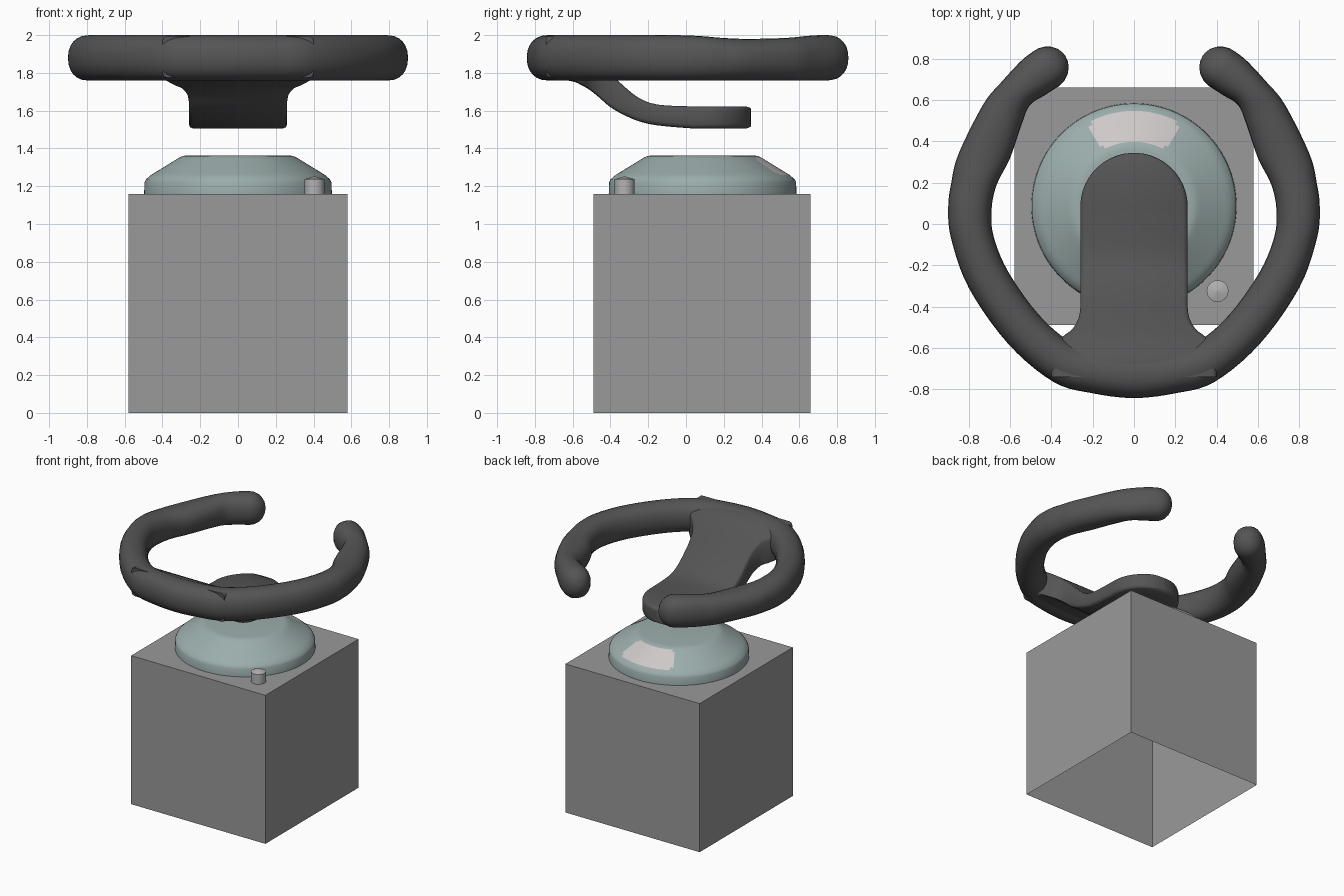
import bpy, bmesh
from math import sin, cos, pi, radians, sqrt, atan2, copysign
from mathutils import Vector

if "Cube" in bpy.data.objects:
    bpy.data.objects.remove(bpy.data.objects["Cube"])


def material(name, rgb):
    m = bpy.data.materials.new(name)
    m.diffuse_color = (*rgb, 1)
    m.use_nodes = True
    m.node_tree.nodes["Principled BSDF"].inputs["Base Color"].default_value = m.diffuse_color
    return m


DARK = material("dark_plastic", (0.09, 0.09, 0.09))
GREY = material("mid_grey", (0.32, 0.32, 0.32))
TEAL = material("pale_teal", (0.33, 0.42, 0.41))
PALE = material("pale_label", (0.62, 0.58, 0.58))
STEEL = material("light_grey", (0.45, 0.45, 0.45))


def finish(name, bm, mat, angle=None):
    bmesh.ops.recalc_face_normals(bm, faces=bm.faces)
    me = bpy.data.meshes.new(name)
    bm.to_mesh(me)
    bm.free()
    me.materials.append(mat)
    ob = bpy.data.objects.new(name, me)
    bpy.context.collection.objects.link(ob)
    if angle:
        bpy.ops.object.select_all(action='DESELECT')
        ob.select_set(True)
        bpy.context.view_layer.objects.active = ob
        bpy.ops.object.shade_smooth_by_angle(angle=radians(angle))
    return ob


def loft(rings, cap_start=True, cap_end=True):
    bm = bmesh.new()
    vs = [[bm.verts.new(p) for p in r] for r in rings]
    n = len(vs[0])
    for a, b in zip(vs, vs[1:]):
        for i in range(n):
            j = (i + 1) % n
            bm.faces.new((a[i], a[j], b[j], b[i]))
    if cap_start:
        bm.faces.new(vs[0])
    if cap_end:
        bm.faces.new(vs[-1])
    return bm


def lathe(profile, cx, cy, n):
    return loft([[(cx + r * cos(2 * pi * i / n), cy + r * sin(2 * pi * i / n), z)
                  for i in range(n)] for r, z in profile], cap_start=False)


def smooth_path(pts, sub):
    # Catmull-Rom through tuples of any length
    pts = [Vector(p) for p in pts]
    out = []
    for k in range(len(pts) - 1):
        p0, p1 = pts[max(k - 1, 0)], pts[k]
        p2, p3 = pts[k + 1], pts[min(k + 2, len(pts) - 1)]
        for s in range(sub):
            t = s / sub
            out.append(0.5 * (2 * p1 + (p2 - p0) * t + (2 * p0 - 5 * p1 + 4 * p2 - p3) * t * t
                              + (3 * p1 - p0 - 3 * p2 + p3) * t ** 3))
    return out + [pts[-1]]


# Pedestal box, open underneath
bm = bmesh.new()
bmesh.ops.create_cube(bm, size=1)
for v in bm.verts:
    v.co = (v.co.x * 1.16, v.co.y * 1.15 + 0.085, (v.co.z + 0.5) * 1.16)
bmesh.ops.delete(bm, geom=[f for f in bm.faces if f.normal.z < -0.5], context='FACES_ONLY')
finish("pedestal_box", bm, GREY)

# Domed base with a pale label patch on its rear slope
CY = 0.088
slope = [(0.46 - 0.15 * k / 8, 1.26 + 0.092 * k / 8) for k in range(9)]
profile = [(0.497, 1.16), (0.495, 1.22), (0.487, 1.237)] + slope + [(0.292, 1.36), (0.27, 1.363)]
dome = finish("domed_base", lathe(profile, 0, CY, 120), TEAL, 35)
dome.data.materials.append(PALE)
for p in dome.data.polygons:
    c = p.center
    r = sqrt(c.x ** 2 + (c.y - CY) ** 2)
    off = abs(atan2(c.x, c.y - CY))
    if 0.311 < r < 0.459 and len(p.vertices) == 4:
        corner = max(0, abs(r - 0.385) - 0.035) / 0.04
        if off < radians(31 - 6 * corner ** 2):
            p.material_index = 1

# Small peg with a shallow pointed top
finish("small_peg", lathe([(0.053, 1.16), (0.053, 1.237), (0.001, 1.252)], 0.405, -0.325, 16), STEEL, 30)

# Wheel rim: outer xy, inner xy, top z for the right half, mirrored to the left
half = [(0.49, 0.835, 0.36, 0.67, 2.0), (0.547, 0.79, 0.43, 0.625, 2.0),
        (0.64, 0.69, 0.505, 0.575, 1.995), (0.73, 0.58, 0.545, 0.48, 1.985),
        (0.85, 0.34, 0.60, 0.32, 1.98), (0.885, 0.20, 0.665, 0.19, 1.985),
        (0.90, 0.08, 0.69, 0.07, 1.995), (0.886, -0.07, 0.68, -0.06, 2.0),
        (0.80, -0.31, 0.61, -0.23, 2.0), (0.61, -0.58, 0.465, -0.435, 2.0),
        (0.39, -0.765, 0.31, -0.57, 2.0), (0.20, -0.82, 0.17, -0.61, 2.0)]
full = half + [(0, -0.843, 0, -0.62, 2.0)] + [(-a, b, -c, d, z) for a, b, c, d, z in reversed(half)]


def rim_ring(s, scale=1, shift=Vector((0, 0))):
    c = Vector((s[0] + s[2], s[1] + s[3])) / 2 + shift
    h = Vector((s[0] - s[2], s[1] - s[3])) / 2 * scale
    ring = []
    for i in range(24):
        cs, sn = cos(2 * pi * i / 24), sin(2 * pi * i / 24)
        u = copysign(abs(cs) ** 0.9, cs)
        w = copysign(abs(sn) ** 0.9, sn)
        p = c + h * u
        ring.append((p.x, p.y, 1.88 + scale * w * ((s[4] - 1.88) if w > 0 else 0.12)))
    return ring


path = smooth_path(full, 5)


def tip(s, side):
    d = Vector((-0.78 * side, 0.62))
    return [rim_ring(s, cos(t), d * 0.112 * sin(t)) for t in [radians(a) for a in (85, 68, 51, 34, 17)]]


rings = tip(path[0], 1) + [rim_ring(s) for s in path] + tip(path[-1], -1)[::-1]
finish("wheel_rim", loft(rings), DARK, 50)

# Spoke: y, half width, top z, bottom z along a drooping tongue
stations = [(-0.74, 0.40, 1.995, 1.775), (-0.66, 0.40, 1.985, 1.765), (-0.59, 0.385, 1.955, 1.752),
            (-0.545, 0.345, 1.93, 1.73), (-0.51, 0.30, 1.905, 1.71), (-0.46, 0.27, 1.86, 1.67),
            (-0.405, 0.26, 1.805, 1.622), (-0.34, 0.26, 1.74, 1.583), (-0.25, 0.26, 1.668, 1.544),
            (-0.15, 0.26, 1.632, 1.522), (0.02, 0.26, 1.623, 1.507), (0.085, 0.26, 1.622, 1.506)]
secs = [tuple(s) for s in smooth_path([(*s, 0) for s in stations], 3)]
secs = [s[:4] for s in secs]
for a in range(8, 89, 8):
    e = 0.012 * max(0, (a - 64) / 24)
    secs.append((0.085 + 0.26 * sin(radians(a)), 0.26 * cos(radians(a)), 1.622 - e, 1.506 + e))


def spoke_ring(y, w, zt, zb):
    b = min(0.022, w * 0.5)
    side = [(w - b, zb), (w - 0.3 * b, zb + 0.3 * b), (w, zb + b),
            (w, zt - b), (w - 0.3 * b, zt - 0.3 * b), (w - b, zt)]
    return [(x, y, z) for x, z in side] + [(-x, y, z) for x, z in reversed(side)]


finish("wheel_spoke", loft([spoke_ring(*s) for s in secs]), DARK, 50)
